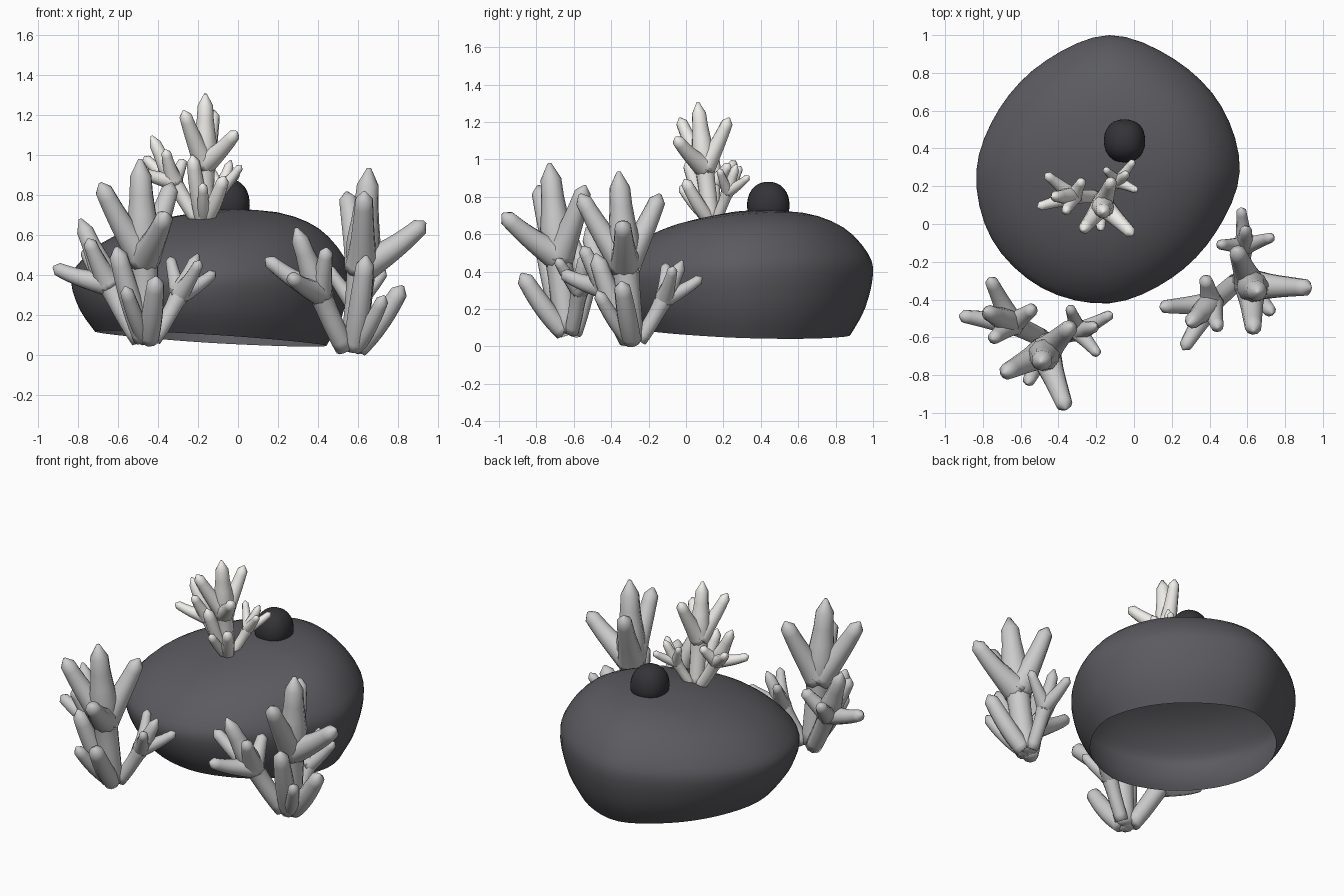
import bpy, bmesh, math
from mathutils import Vector, Matrix

if "Cube" in bpy.data.objects:
    bpy.data.objects.remove(bpy.data.objects["Cube"])


def material(name, rgb):
    m = bpy.data.materials.new(name)
    m.diffuse_color = (*rgb, 1)
    m.use_nodes = True
    m.node_tree.nodes["Principled BSDF"].inputs["Base Color"].default_value = m.diffuse_color
    return m


def finish(bm, name, mat=None):
    bmesh.ops.recalc_face_normals(bm, faces=bm.faces)
    for f in bm.faces:
        f.smooth = True
    me = bpy.data.meshes.new(name)
    bm.to_mesh(me)
    bm.free()
    ob = bpy.data.objects.new(name, me)
    bpy.context.collection.objects.link(ob)
    if mat:
        me.materials.append(mat)
    return ob


def smooth_path(pts, steps, closed=False):
    v = [Vector(p) for p in pts]
    n = len(v)
    get = lambda k: v[k % n] if closed else v[max(0, min(n - 1, k))]
    out = []
    for i in range(n if closed else n - 1):
        a, b, c, d = (get(i + k) for k in (-1, 0, 1, 2))
        for k in range(steps):
            t = k / steps
            out.append(0.5 * (2 * b + (c - a) * t + (2 * a - 5 * b + 4 * c - d) * t * t
                              + (3 * b - a - 3 * c + d) * t ** 3))
    return out if closed else out + [v[-1]]


def bridge(bm, r0, r1):
    n = len(r0)
    for i in range(n):
        bm.faces.new((r0[i], r0[(i + 1) % n], r1[(i + 1) % n], r1[i]))


# Boulder: plan radii every 30 degrees, scaled up a rounded profile, open underneath
radii = [.69, .685, .685, .72, .675, .67, .705, .72, .715, .70, .655, .65]
profile = [(.83, 0), (.94, .2), (1, .45), (.96, .61), (.78, .81), (.5, .94), (.12, 1)]


def rock_point(dx, dy, h):
    low = .08 - .06 * dx - .035 * dy
    high = .715 + .09 * dx + .10 * dy
    return Vector((dx - .13, dy + .28, low + h * (high - low)))


bm = bmesh.new()
plan = smooth_path([(r * math.cos(i * math.pi / 6), r * math.sin(i * math.pi / 6))
                    for i, r in enumerate(radii)], 4, True)
rings = [[bm.verts.new(rock_point(p.x * s, p.y * s, h)) for p in plan]
         for s, h in smooth_path(profile, 3)]
for a, b in zip(rings, rings[1:]):
    bridge(bm, a, b)
bm.faces.new(rings[-1])
finish(bm, "boulder", material("dark_stone", (.105, .105, .117)))

# Small pebble on the boulder: slightly boxy ball, narrower on top
bm = bmesh.new()
bmesh.ops.create_uvsphere(bm, u_segments=24, v_segments=14, radius=1)
for v in bm.verts:
    q = v.co * sum(abs(c) ** 2.3 for c in v.co) ** (-1 / 2.3)
    k = 1 - .1 * q.z
    v.co = Vector((q.x * .108 * k - .05, q.y * .113 * k + .44, q.z * .11 + .77))
finish(bm, "pebble", material("black_stone", (.035, .033, .038)))

# Coral stems: tip, radius, where twigs fork off (0..1), twig tips
stems = [
    ((-.04, -.11, .93), .07, .5, [(.09, -.36, .66), (-.24, -.17, .81), (.12, .08, .81)]),
    ((-.34, .16, .63), .054, .52, [(-.475, .135, .39), (-.315, .335, .48),
                                   (-.3, .01, .53), (-.08, .175, .46)]),
    ((.25, .08, .455), .042, .58, [(.335, .145, .365), (.26, -.07, .42), (.11, .18, .44)]),
    ((.04, -.26, .34), .055, 0, []),
    ((-.16, -.145, .49), .058, 0, []),
    ((-.115, -.225, .29), .042, 0, []),
]


def bow(start, tip, sag):
    # curved path that leans outward first, then rises
    mid = (start + tip) / 2 - Vector((0, 0, sag * (tip - start).length))
    return lambda t: start * (1 - t) ** 2 + mid * 2 * t * (1 - t) + tip * t * t


def branch(bm, path, radius, flare, swell, sides=10):
    # tube with a flared root and a swollen fork, ending in a blunt point
    prev = None
    for t in [i / 10 * .92 for i in range(11)] + [1]:
        c = path(t)
        d = (path(t + .01) - path(t - .01)).normalized()
        u = d.cross(Vector((.35, .93, .1))).normalized()
        w = d.cross(u)
        r = .9 + .45 * t - .62 * t * t + flare * (1 - t) ** 3
        r += swell * math.exp(-((t - .62) / .13) ** 2)
        r *= radius if t < 1 else radius * .2
        ring = [bm.verts.new(c + r * (u * math.cos(a) + w * math.sin(a)))
                for a in (2 * math.pi * k / sides for k in range(sides))]
        if prev:
            bridge(bm, prev, ring)
        else:
            bm.faces.new(ring)
        prev = ring
    bm.faces.new(prev)


def coral(name, base, turn, scale, mat=None):
    bm = bmesh.new()
    for tip, radius, fork, twigs in stems:
        tip = Vector(tip)
        foot = Vector((tip.x * .12, tip.y * .12, .025))
        stem = bow(foot, tip, .09)
        branch(bm, stem, radius, 0, .3 if twigs else 0)
        for t in twigs:
            branch(bm, bow(stem(fork), Vector(t), .1), radius * .8, .7, 0)
    bm.transform(Matrix.Translation(base) @ Matrix.Rotation(math.radians(turn), 4, 'Z')
                 @ Matrix.Scale(scale, 4))
    return finish(bm, name, mat)


# Three turned copies of the same coral
coral("coral_left", (-.45, -.62, .05), 0, 1)
coral("coral_right", (.57, -.28, .005), 67, 1)
coral("coral_top", (-.17, .145, .655), 25, .7, material("pale_coral", (.86, .85, .82)))
